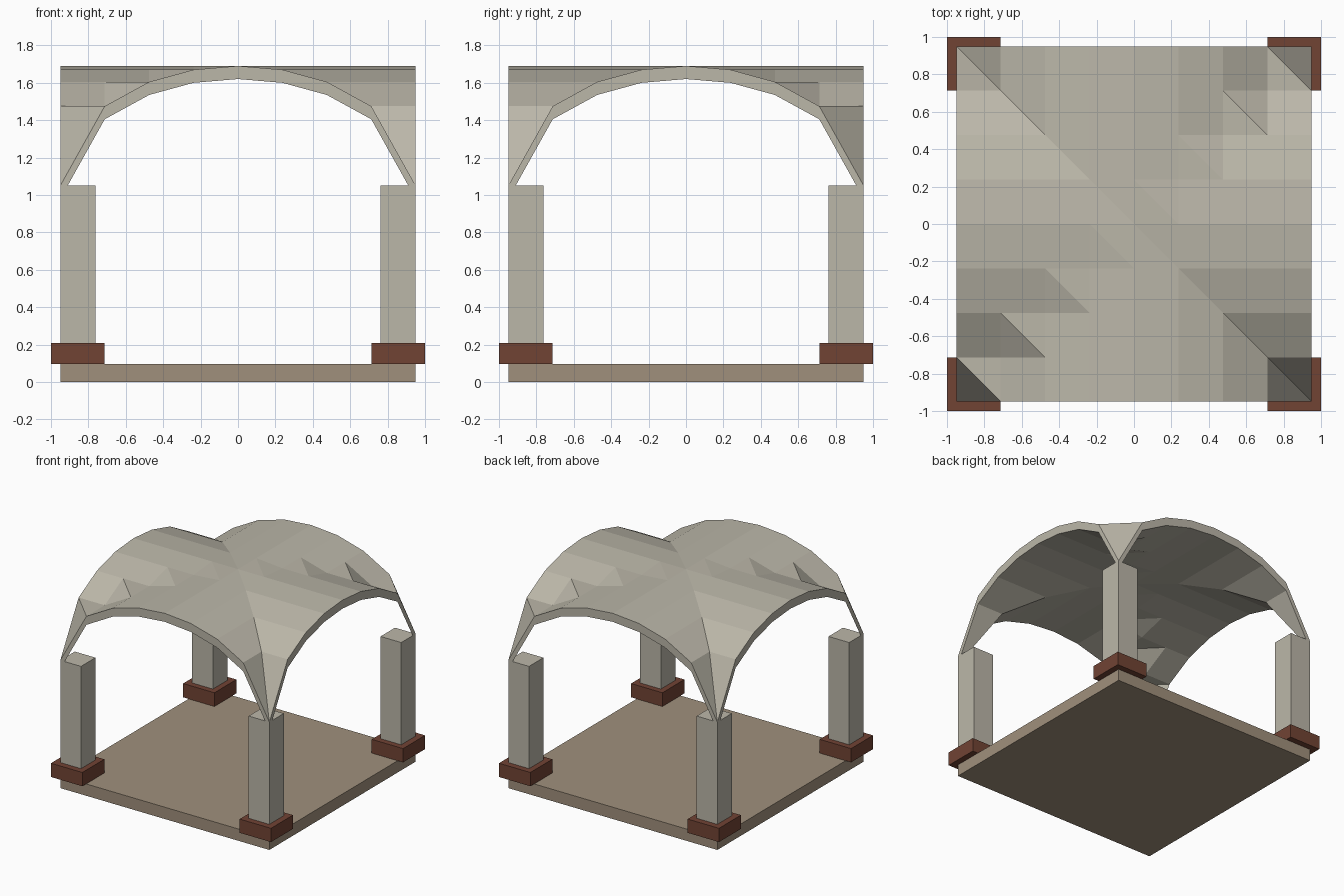
import bpy, bmesh

cube = bpy.data.objects.get("Cube")
if cube:
    bpy.data.objects.remove(cube, do_unlink=True)


def material(name, color):
    m = bpy.data.materials.new(name)
    m.use_nodes = True
    m.diffuse_color = (*color, 1)
    m.node_tree.nodes["Principled BSDF"].inputs["Base Color"].default_value = (*color, 1)
    return m


STONE = material("pale stone", (0.50, 0.474, 0.397))
EARTH = material("tan earth", (0.352, 0.279, 0.202))
BRICK = material("red brown brick", (0.165, 0.056, 0.034))


def finish(name, bm, mat):
    bmesh.ops.recalc_face_normals(bm, faces=bm.faces)
    mesh = bpy.data.meshes.new(name)
    bm.to_mesh(mesh)
    bm.free()
    mesh.materials.append(mat)
    obj = bpy.data.objects.new(name, mesh)
    bpy.context.collection.objects.link(obj)
    return obj


def box(name, low, high, mat):
    bm = bmesh.new()
    bmesh.ops.create_cube(bm, size=1)
    for v in bm.verts:
        v.co = [(a + b) / 2 + c * (b - a) for a, b, c in zip(low, high, v.co)]
    return finish(name, bm, mat)


HALF = 0.95

# Floor slab
box("floor_slab", (-HALF, -HALF, 0), (HALF, HALF, 0.097), EARTH)

# Four columns with footings
for sx, side in ((-1, "right"), (1, "left")):
    for sy, end in ((-1, "front"), (1, "back")):
        def corner(name, inner, outer, z0, z1, mat):
            xs, ys = sorted((sx * inner, sx * outer)), sorted((sy * inner, sy * outer))
            box(f"{end}_{side}_{name}", (xs[0], ys[0], z0), (xs[1], ys[1], z1), mat)
        corner("footing", 0.715, 1.0, 0.097, 0.21, BRICK)
        corner("column", 0.762, HALF, 0.15, 1.05, STONE)

# Groin vault: two crossing faceted barrels, taking the higher one at each point
RISE = [1.69, 1.67, 1.605, 1.475, 1.05]
N = len(RISE) - 1
THICKNESS = 0.07
bm = bmesh.new()
steps = range(-N, N + 1)
grid = {(i, j): bm.verts.new((i * HALF / N, j * HALF / N, RISE[min(abs(i), abs(j))]))
        for i in steps for j in steps}
for i in range(-N, N):
    for j in range(-N, N):
        a, b = grid[i, j], grid[i + 1, j]
        c, d = grid[i + 1, j + 1], grid[i, j + 1]
        bm.faces.new((a, b, d))
        bm.faces.new((b, c, d))

# Give the shell its thickness straight down, keeping the top surface
top = list(bm.faces)
under = bmesh.ops.extrude_face_region(bm, geom=top, use_keep_orig=True)["geom"]
for v in under:
    if isinstance(v, bmesh.types.BMVert):
        v.co.z -= THICKNESS
finish("groin_vault", bm, STONE)
